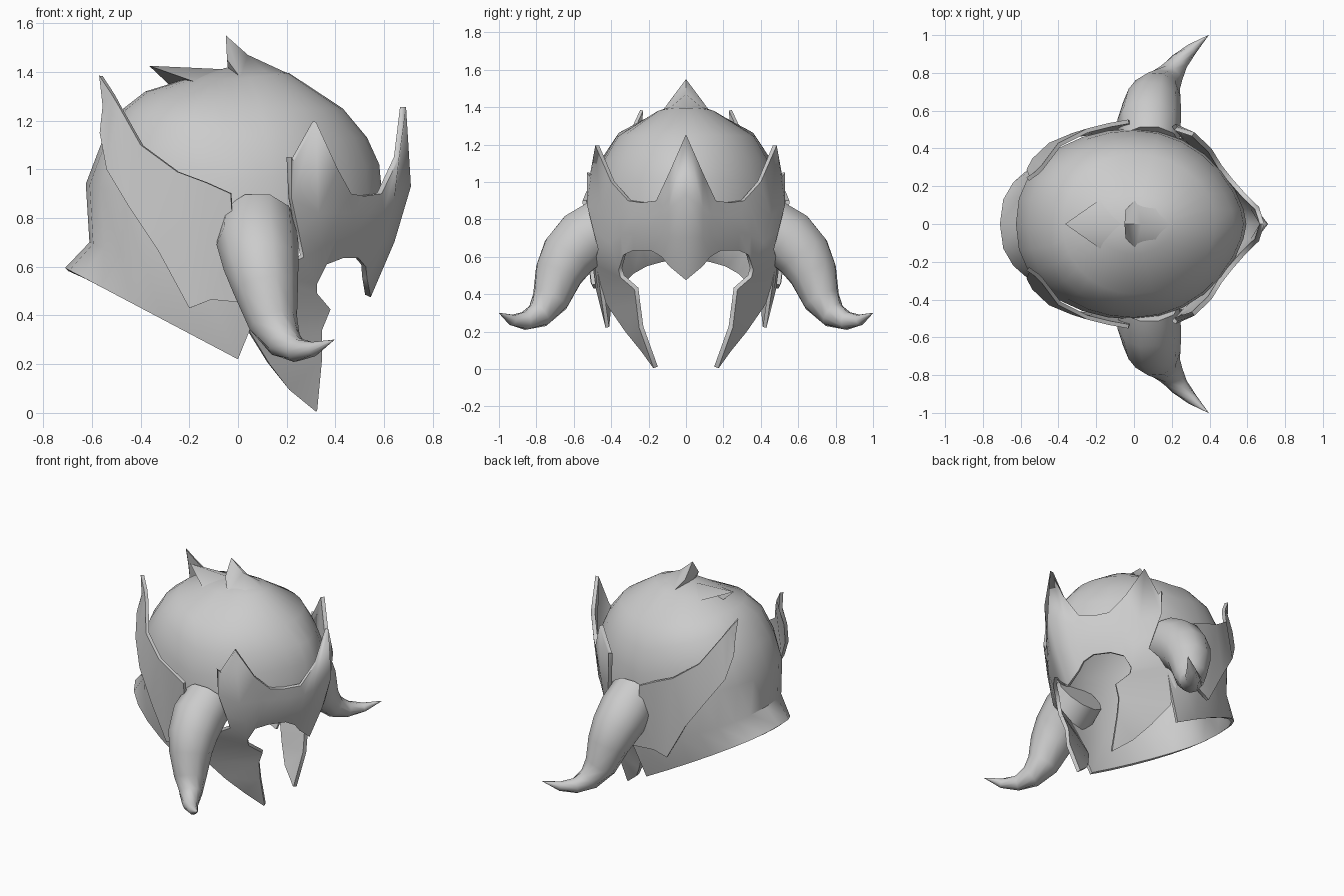
import bpy, bmesh, math
from mathutils import Vector

if "Cube" in bpy.data.objects:
    bpy.data.objects.remove(bpy.data.objects["Cube"])

steel = bpy.data.materials.new("steel_grey")
steel.diffuse_color = (0.6, 0.6, 0.6, 1)
steel.use_nodes = True
steel.node_tree.nodes["Principled BSDF"].inputs["Base Color"].default_value = steel.diffuse_color


def finish(bm, name, thickness=0, mirror=True, angle=30):
    """Turn a bmesh into a smooth object, mirrored across y and optionally thickened."""
    bmesh.ops.remove_doubles(bm, verts=bm.verts, dist=0.0005)
    bmesh.ops.recalc_face_normals(bm, faces=bm.faces)
    mid = Vector((0, 0, .7))
    if thickness and sum(f.normal.dot(f.calc_center_median() - mid) * f.calc_area() for f in bm.faces) < 0:
        bmesh.ops.reverse_faces(bm, faces=bm.faces)
    me = bpy.data.meshes.new(name)
    bm.to_mesh(me)
    bm.free()
    me.materials.append(steel)
    ob = bpy.data.objects.new(name, me)
    bpy.context.collection.objects.link(ob)
    bpy.context.view_layer.objects.active = ob
    ob.select_set(True)
    if mirror:
        m = ob.modifiers.new("mirror", 'MIRROR')
        m.use_axis = (False, True, False)
        m.merge_threshold = 0.002
    if thickness:
        s = ob.modifiers.new("thickness", 'SOLIDIFY')
        s.thickness = thickness
        s.offset = -1
    for mod in list(ob.modifiers):
        bpy.ops.object.modifier_apply(modifier=mod.name)
    bpy.ops.object.shade_smooth_by_angle(angle=math.radians(angle))
    ob.select_set(False)
    return ob


def strip(bm, a, b):
    """Bridge two polylines of equal length with faces."""
    for i in range(len(a) - 1):
        pts = []
        for p in (a[i], a[i + 1], b[i + 1], b[i]):
            if p not in pts:
                pts.append(p)
        if len(pts) > 2:
            bm.faces.new([bm.verts.new(p) for p in pts])


# Skull dome with flared neck guard: x back, x front, half width, z back, side, front
rows = [(-.20, .21, .16, 1.375, 1.372, 1.395),
        (-.38, .43, .37, 1.32, 1.245, 1.25),
        (-.47, .53, .455, 1.25, 1.10, 1.13),
        (-.56, .58, .495, 1.11, .95, 1.02),
        (-.625, .595, .505, .94, .78, .86),
        (-.61, .57, .49, .70, .46, .8),
        (-.71, .55, .43, .595, .22, .7)]
N = 28
bm = bmesh.new()
rings = []
for k, (xb, xf, w, zb, zs, zf) in enumerate(rows):
    ring = []
    for i in range(N):
        a = 2 * math.pi * i / N
        c, s = math.cos(a), math.sin(a)
        # fuller at the back, narrower towards the face
        power = 1 if k < 2 else 1.25 if c > 0 else .8 if k > 4 else .88
        s = math.copysign(abs(s) ** power, s)
        x = xf * c if c > 0 else -xb * c
        z = zs + ((zf if c > 0 else zb) - zs) * abs(c)
        ring.append(bm.verts.new((x, w * s, z)))
    rings.append(ring)
top = bm.verts.new((0, 0, 1.43))
for i in range(N):
    j = (i + 1) % N
    bm.faces.new((top, rings[0][i], rings[0][j]))
    for k in range(len(rows) - 1):
        # the face side of the lower rows stays open
        if k >= 4 and math.cos(2 * math.pi * (i + .5) / N) > (.2 if k == 4 else 0):
            continue
        bm.faces.new((rings[k][i], rings[k + 1][i], rings[k + 1][j], rings[k][j]))
for side, fwd in ((7, 6), (21, 22)):
    bm.faces.new((rings[5][side], rings[6][side], rings[5][fwd]))
finish(bm, "skull_dome", 0.02, mirror=False, angle=40)

# Front crest spike, rising out of the dome
tip, ridge, front = (-.05, 0, 1.55), (.04, 0, 1.47), (.23, 0, 1.382)
shoulder, side, low = (-.045, .075, 1.45), (.01, .13, 1.375), (-.04, 0, 1.40)
bm = bmesh.new()
strip(bm, [tip, ridge, front], [shoulder, side, (.14, .11, 1.375)])
strip(bm, [tip, shoulder, side], [low, low, low])
finish(bm, "front_crest_spike", angle=75)

# Rear crest spike, lying back over the dome
tip, ridge, side = (-.365, 0, 1.425), (-.04, 0, 1.41), (-.18, .13, 1.36)
bm = bmesh.new()
strip(bm, [tip, ridge], [side, side])
strip(bm, [tip, side], [(-.28, 0, 1.345), (-.18, 0, 1.345)])
finish(bm, "rear_crest_spike", angle=60)

# Face plate: brow with three points, nose guard, eye cut-outs and cheek guards
upper = [(.69, 0, 1.255), (.662, .09, 1.05), (.59, .16, .9), (.52, .24, .89),
         (.465, .31, .9), (.41, .4, 1.0), (.32, .485, 1.195)]
middle = [(.71, 0, .93), (.64, .09, .86), (.6, .135, .83), (.54, .21, .82),
          (.475, .29, .82), (.415, .36, .82), (.33, .455, .82)]
lower = [(.545, 0, .475), (.53, .09, .55), (.525, .13, .6), (.495, .19, .635),
         (.43, .28, .635), (.365, .335, .61), (.325, .36, .53)]
bulge = [tuple((Vector(p) + Vector(q)) / 2 + Vector((.015, 0, 0)))
         for p, q in zip(middle, lower)]
ear = (.22, .53, .88)
bm = bmesh.new()
strip(bm, upper, middle)
strip(bm, middle, bulge)
strip(bm, bulge, lower)
strip(bm, [upper[-1], (.23, .515, 1.03), (.22, .53, 1.05)], [middle[-1], ear, ear])
cheek_tip = (.325, .175, .01)
strip(bm, [middle[-1], bulge[-1], lower[-1], (.325, .35, .49), (.38, .275, .425),
           (.345, .265, .34), (.345, .25, .22), cheek_tip],
      [ear, (.25, .495, .74), (.27, .47, .64), (.12, .49, .56), (.05, .475, .44),
       (.05, .415, .33), (.13, .325, .2), (.21, .24, .095)])
bm.faces.new([bm.verts.new(p) for p in (cheek_tip, (.21, .24, .095), (.32, .175, .005))])
finish(bm, "face_plate", 0.025, angle=82)

# Swept-back side plates
upper = [(-.57, .245, 1.385), (-.52, .28, 1.31), (-.49, .31, 1.26), (-.4, .43, 1.1),
         (-.25, .505, .99), (-.13, .535, .945), (-.03, .553, .9), (-.02, .545, .75)]
lower = [(-.556, .255, 1.26), (-.568, .29, 1.15), (-.54, .345, 1.0), (-.45, .43, .85),
         (-.33, .48, .67), (-.2, .495, .43), (-.11, .51, .465), (.05, .505, .45)]
bm = bmesh.new()
strip(bm, upper, lower)
finish(bm, "side_plate", 0.022)

# Horns curving out, down and forward: x, y, z, radius
path = [(.08, .43, .77, .16), (.08, .545, .695, .168), (.095, .63, .605, .155),
        (.115, .68, .51, .134), (.145, .725, .37, .102), (.19, .785, .29, .073),
        (.24, .86, .258, .05), (.31, .93, .262, .03), (.395, 1.0, .3, .001)]
S = 10
bm = bmesh.new()
prev = None
for k, (x, y, z, r) in enumerate(path):
    a, b = path[max(k - 1, 0)], path[min(k + 1, len(path) - 1)]
    t = (Vector(b[:3]) - Vector(a[:3])).normalized()
    u = (Vector((1, 0, 0)) - t * t.x).normalized()
    v = t.cross(u)
    ring = [bm.verts.new(Vector((x, y, z)) + r * (u * math.cos(q) + v * math.sin(q)))
            for q in (2 * math.pi * i / S for i in range(S))]
    if prev:
        for i in range(S):
            j = (i + 1) % S
            bm.faces.new((prev[i], prev[j], ring[j], ring[i]))
    else:
        bm.faces.new(ring)
    prev = ring
bm.faces.new(prev)
finish(bm, "horn", angle=50)
